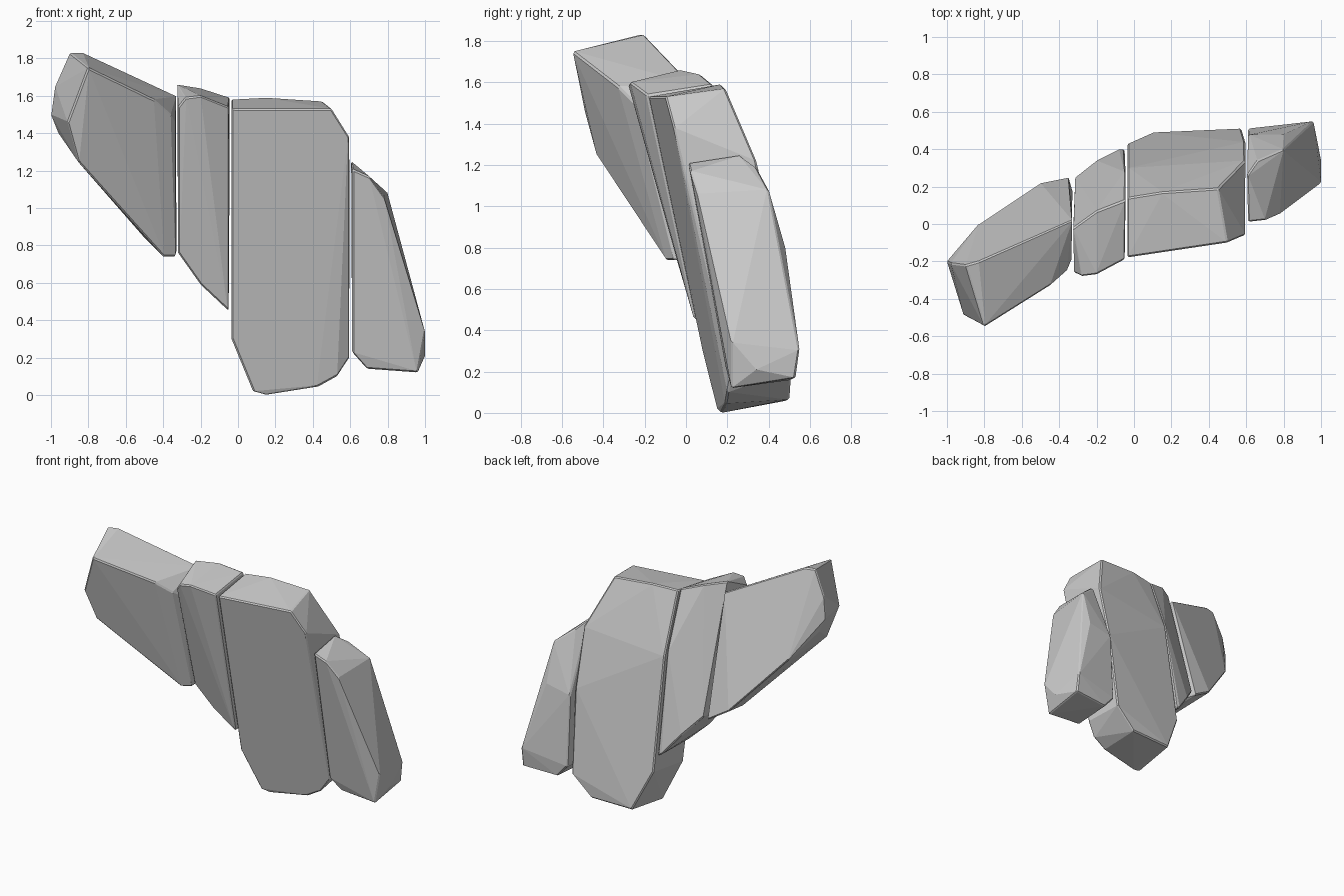
import bpy, bmesh, math


def rock_slab(name, front, back):
    """Convex faceted slab between a front and a back outline of (x, y, z) corners."""
    bm = bmesh.new()
    for p in front + back:
        bm.verts.new(p)
    res = bmesh.ops.convex_hull(bm, input=bm.verts)
    junk = {g for g in res["geom_interior"] if isinstance(g, bmesh.types.BMVert)}
    bmesh.ops.delete(bm, geom=list(junk), context='VERTS')
    bmesh.ops.dissolve_limit(bm, angle_limit=math.radians(3), verts=bm.verts, edges=bm.edges)
    bmesh.ops.recalc_face_normals(bm, faces=bm.faces)
    mesh = bpy.data.meshes.new(name)
    bm.to_mesh(mesh)
    bm.free()
    ob = bpy.data.objects.new(name, mesh)
    bpy.context.collection.objects.link(ob)
    # small worn edge
    bev = ob.modifiers.new("worn_edges", 'BEVEL')
    bev.width, bev.segments = 0.008, 1
    bev.limit_method, bev.angle_limit = 'ANGLE', math.radians(40)
    return ob


# upper left slab
rock_slab(
    "outer_left_slab",
    [(-.80, -.55, 1.75), (-.45, -.33, 1.58), (-.36, -.25, 1.50), (-.335, -.19, 1.46),
     (-.91, -.49, 1.46), (-.85, -.43, 1.24), (-.40, -.10, .74), (-.335, -.06, .74)],
    [(-.90, -.22, 1.83), (-.83, -.20, 1.83), (-.33, .02, 1.60), (-.98, -.21, 1.65),
     (-1.0, -.20, 1.50), (-.96, -.18, 1.40), (-.83, 0, 1.22), (-.50, .22, .84),
     (-.35, .25, .75), (-.33, .18, .76)])

# narrow slab
rock_slab(
    "inner_left_slab",
    [(-.28, -.28, 1.59), (-.20, -.27, 1.60), (-.05, -.19, 1.54), (-.32, -.26, 1.54),
     (-.32, -.05, .76), (-.20, 0, .59), (-.05, .04, .45)],
    [(-.325, -.02, 1.66), (-.20, .07, 1.64), (-.045, .13, 1.59), (-.045, .28, 1.20),
     (-.315, .25, .76), (-.20, .34, .63), (-.08, .40, .48), (-.05, .40, .46)])

# large central slab
rock_slab(
    "main_slab",
    [(-.035, -.18, 1.53), (.50, -.10, 1.53), (.595, -.06, 1.38), (.595, .22, .20),
     (.53, .20, .10), (.43, .19, .045), (.15, .17, 0), (.08, .15, .02), (-.035, .08, .30)],
    [(-.035, .14, 1.58), (.15, .17, 1.59), (.45, .19, 1.57), (.595, .34, 1.22),
     (-.035, .30, 1.15), (-.035, .43, .35), (.10, .49, .06), (.42, .50, .065),
     (.575, .51, .21), (.595, .44, .80)])

# low right slab
rock_slab(
    "right_slab",
    [(.61, .01, 1.21), (.70, .02, 1.17), (.78, .055, 1.06), (1.0, .22, .34),
     (.96, .22, .12), (.69, .22, .14), (.61, .19, .23)],
    [(.605, .26, 1.25), (.66, .34, 1.19), (.80, .40, 1.08), (.80, .48, .80),
     (.61, .48, .75), (.96, .55, .30), (1.0, .34, .21), (.96, .53, .17),
     (.69, .51, .16), (.61, .51, .25)])
